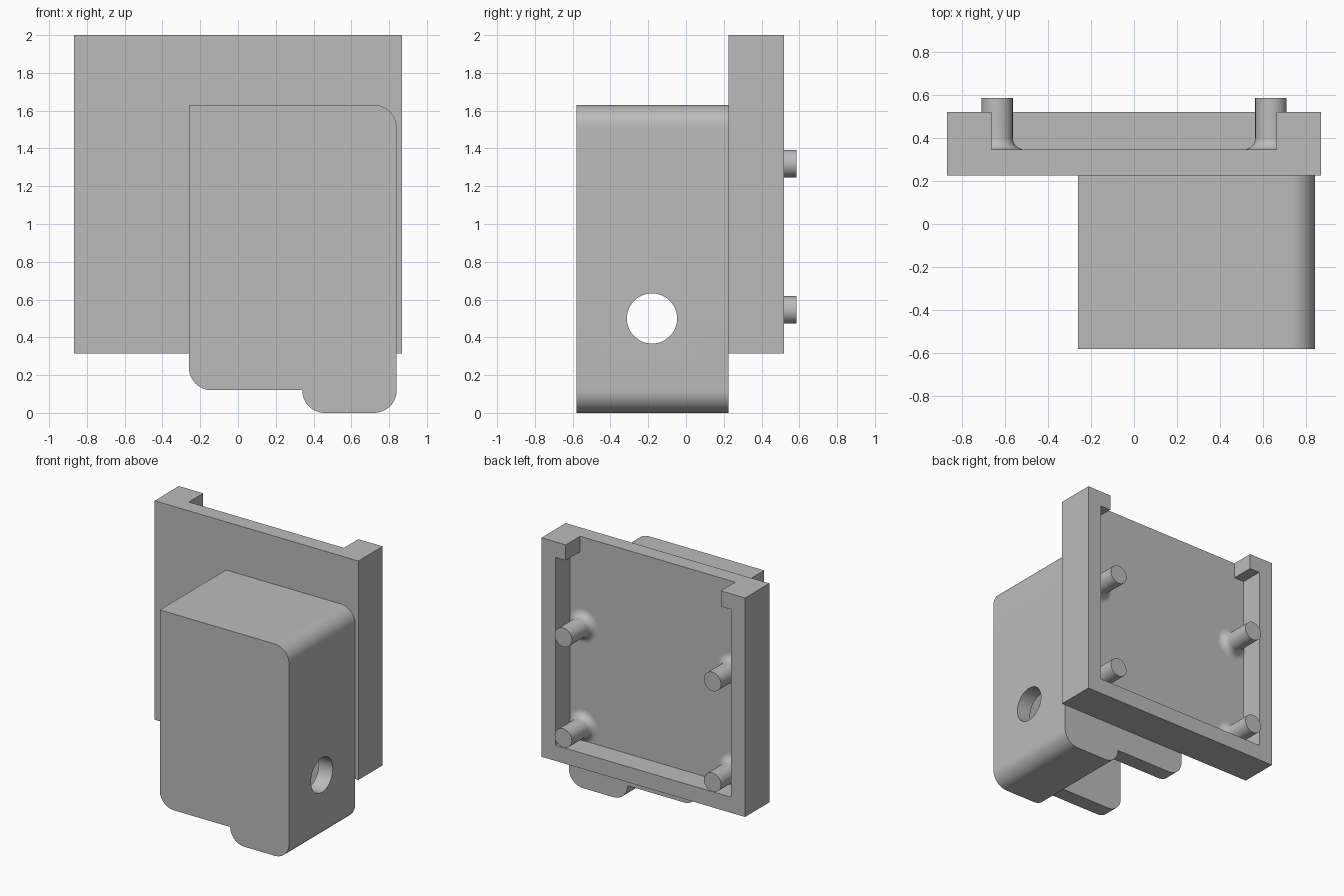
import bpy, bmesh
from math import cos, sin, pi, radians
from mathutils import Matrix, Vector

cube = bpy.data.objects.get("Cube")
if cube:
    bpy.data.objects.remove(cube, do_unlink=True)

grey = bpy.data.materials.new("plain grey")
grey.use_nodes = True
colour = (0.5, 0.5, 0.5, 1)
grey.diffuse_color = colour
grey.node_tree.nodes["Principled BSDF"].inputs["Base Color"].default_value = colour

WALL = 0.12


def finish(name, bm):
    """Turn a bmesh into a named object with clean normals."""
    bmesh.ops.recalc_face_normals(bm, faces=bm.faces)
    mesh = bpy.data.meshes.new(name)
    bm.to_mesh(mesh)
    bm.free()
    mesh.materials.append(grey)
    obj = bpy.data.objects.new(name, mesh)
    bpy.context.collection.objects.link(obj)
    return obj


def activate(obj):
    bpy.ops.object.select_all(action='DESELECT')
    obj.select_set(True)
    bpy.context.view_layer.objects.active = obj


def smooth(obj):
    activate(obj)
    bpy.ops.object.shade_smooth_by_angle(angle=radians(35))


def prism(name, outline, y0, y1):
    """Extrude an (x, z) outline from y0 to y1."""
    bm = bmesh.new()
    face = bm.faces.new([bm.verts.new((x, y0, z)) for x, z in outline])
    ext = bmesh.ops.extrude_face_region(bm, geom=[face])
    verts = [v for v in ext["geom"] if isinstance(v, bmesh.types.BMVert)]
    bmesh.ops.translate(bm, verts=verts, vec=(0, y1 - y0, 0))
    return finish(name, bm)


def box(name, x0, x1, y0, y1, z0, z1):
    return prism(name, [(x0, z0), (x1, z0), (x1, z1), (x0, z1)], y0, y1)


def arc(cx, cz, r, start, steps=12):
    """Quarter circle, anticlockwise from the start angle in degrees."""
    angles = [radians(start) + i * pi / 2 / steps for i in range(steps + 1)]
    return [(cx + r * cos(a), cz + r * sin(a)) for a in angles]


def cut(target, cutter):
    cutter.hide_render = True
    mod = target.modifiers.new("cut", 'BOOLEAN')
    mod.operation = 'DIFFERENCE'
    mod.solver = 'EXACT'
    mod.object = cutter
    activate(target)
    bpy.ops.object.modifier_apply(modifier=mod.name)
    bpy.data.objects.remove(cutter, do_unlink=True)


# Housing: rounded outline with a lower step on one side
left, right, top, step, back = -0.26, 0.84, 1.63, 0.34, 0.225
outline = (arc(left + WALL, 2 * WALL, WALL, 180)
           + [(step, WALL)]
           + arc(step + WALL, WALL, WALL, 180)[1:]
           + arc(right - WALL, WALL, WALL, 270)
           + arc(right - WALL, top - WALL, WALL, 0)
           + [(left, top)])
housing = prism("housing", outline, -0.58, back)

# Housing cavity, open at the far side and beside the step
cut(housing, box("cavity_cutter", left - 0.1, right - WALL,
                 -0.58 + WALL, back - WALL, WALL - 0.0005, top - WALL))

# Round hole through the side wall
bm = bmesh.new()
bmesh.ops.create_cone(bm, cap_ends=True, segments=48, radius1=0.133, radius2=0.133,
                      depth=0.4, matrix=Matrix.Translation((right, -0.18, 0.5))
                      @ Matrix.Rotation(pi / 2, 4, 'Y'))
cut(housing, finish("hole_cutter", bm))
smooth(housing)

# Tray: back plate with side and bottom rims and two top corner tabs
half, low, high, rear = 0.867, 0.315, 2.0, 0.52
floor = back + WALL
inner, tab = half - WALL, 0.66
tray = box("tray", -half, half, back, rear, low, high)
pocket = [(-inner, low + WALL), (inner, low + WALL), (inner, high - WALL),
          (tab, high - WALL), (tab, high + 0.1), (-tab, high + 0.1),
          (-tab, high - WALL), (-inner, high - WALL)]
cut(tray, prism("pocket_cutter", pocket, floor, rear + 0.1))


# Pegs: turned pins with a flared foot
def peg(name, x, z):
    r, flare = 0.073, 0.055
    foot = [(px, py) for px, py in arc(r + flare, floor + flare, flare, 180, 8)]
    profile = [(0, 0.585), (r, 0.585)] + foot
    bm = bmesh.new()
    verts = [bm.verts.new((x + px, py, z)) for px, py in profile]
    edges = [bm.edges.new(pair) for pair in zip(verts, verts[1:])]
    bmesh.ops.spin(bm, geom=verts + edges, cent=(x, 0, z), axis=Vector((0, 1, 0)),
                   angle=2 * pi, steps=32, use_duplicate=False)
    bmesh.ops.remove_doubles(bm, verts=bm.verts, dist=0.0005)
    smooth(finish(name, bm))


for side, x in (("left", 0.635), ("right", -0.635)):
    for level, z in (("upper", 1.32), ("lower", 0.545)):
        peg(f"{level}_{side}_peg", x, z)
